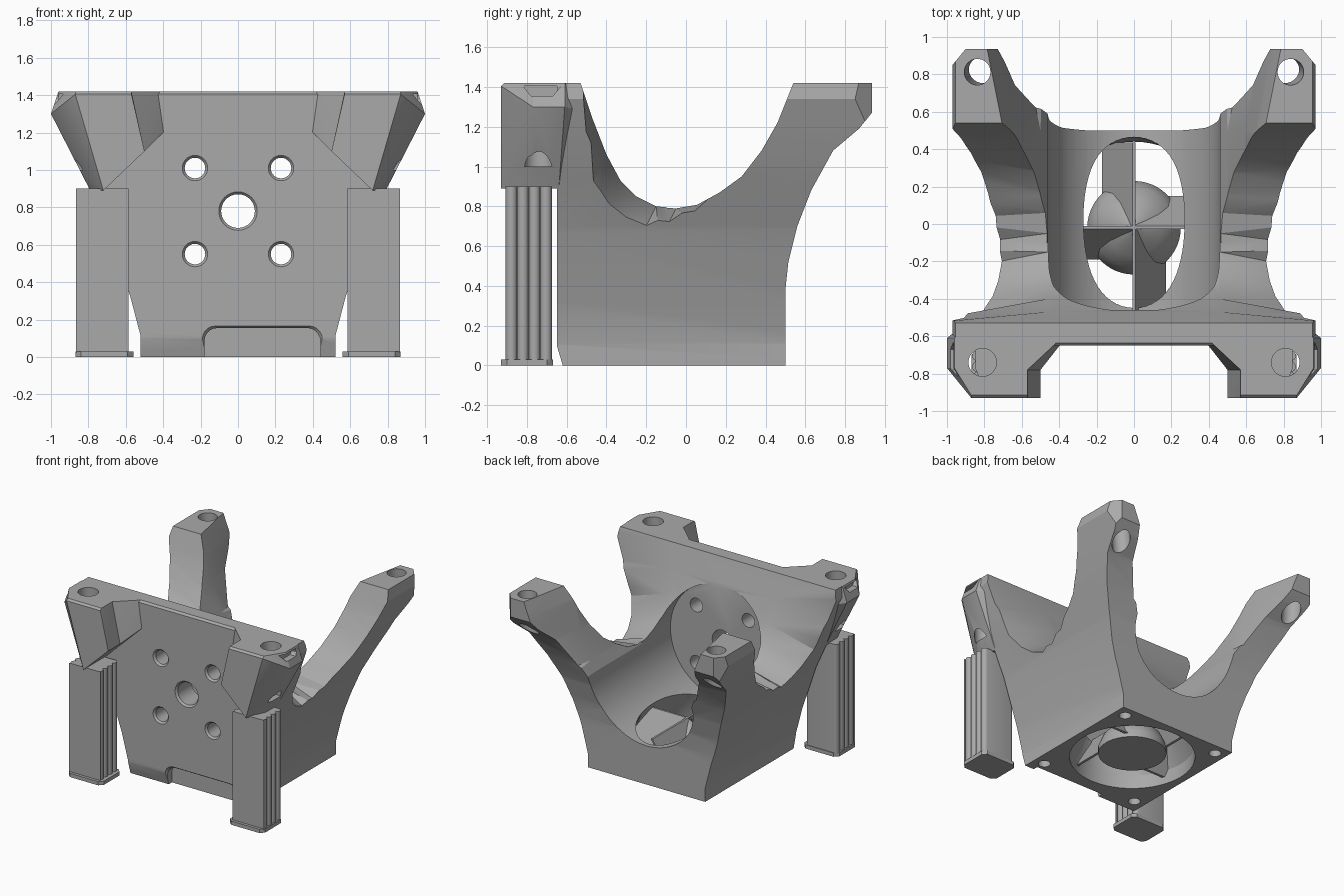
import bpy, bmesh, math

cube = bpy.data.objects.get("Cube")
if cube:
    bpy.data.objects.remove(cube, do_unlink=True)

grey = bpy.data.materials.new("plain grey")
grey.use_nodes = True
grey.diffuse_color = (0.4, 0.4, 0.4, 1)
grey.node_tree.nodes["Principled BSDF"].inputs["Base Color"].default_value = (0.4, 0.4, 0.4, 1)


def finish(name, bm):
    bmesh.ops.recalc_face_normals(bm, faces=bm.faces)
    mesh = bpy.data.meshes.new(name)
    bm.to_mesh(mesh)
    bm.free()
    mesh.materials.append(grey)
    obj = bpy.data.objects.new(name, mesh)
    bpy.context.scene.collection.objects.link(obj)
    return obj


def loft(name, sections):
    """Skin closed sections of equal length and cap both ends."""
    bm = bmesh.new()
    rows = [[bm.verts.new(p) for p in s] for s in sections]
    n = len(rows[0])
    for a, b in zip(rows, rows[1:]):
        for i in range(n):
            j = (i + 1) % n
            bm.faces.new((a[i], a[j], b[j], b[i]))
    bm.faces.new(rows[0])
    bm.faces.new(rows[-1])
    bmesh.ops.recalc_face_normals(bm, faces=bm.faces)
    bmesh.ops.triangulate(bm, faces=[f for f in bm.faces])
    return finish(name, bm)


def place(axis, p, t):
    u, v = p
    return {"x": (t, u, v), "y": (u, t, v), "z": (u, v, t)}[axis]


def prism(name, pts, axis, a, b):
    return loft(name, [[place(axis, p, t) for p in pts] for t in (a, b)])


def hull(name, pts):
    bm = bmesh.new()
    for p in pts:
        bm.verts.new(p)
    res = bmesh.ops.convex_hull(bm, input=bm.verts)
    bmesh.ops.delete(bm, geom=[v for v in bm.verts if not v.link_faces], context="VERTS")
    return finish(name, bm)


def ring(cx, cy, rx, ry=None, n=48):
    ry = ry or rx
    return [(cx + rx * math.cos(i * math.tau / n), cy + ry * math.sin(i * math.tau / n))
            for i in range(n)]


def tube(name, axis, steps, n=48):
    """Round solid from (position, centre u, centre v, radius u, radius v) steps."""
    return loft(name, [[place(axis, p, t) for p in ring(u, v, ru, rv, n)]
                       for t, u, v, ru, rv in steps])


def combine(obj, tool, op="DIFFERENCE"):
    mod = obj.modifiers.new("cut", "BOOLEAN")
    mod.operation, mod.object, mod.solver = op, tool, "EXACT"
    deps = bpy.context.evaluated_depsgraph_get()
    mesh = bpy.data.meshes.new_from_object(obj.evaluated_get(deps))
    obj.modifiers.clear()
    obj.data = mesh
    bpy.data.objects.remove(tool, do_unlink=True)


def smooth(obj, angle=25):
    bpy.ops.object.select_all(action="DESELECT")
    obj.select_set(True)
    bpy.context.view_layer.objects.active = obj
    bpy.ops.object.shade_smooth_by_angle(angle=math.radians(angle))


def clamp(v):
    return max(0.0, min(1.0, v))


# Main bracket: front outline crossed with side outline
half = [(.52, 0), (.52, .11), (.575, .32), (.7, .69), (.84, 1.0), (.9, 1.15), (.97, 1.34), (.955, 1.42)]
body = prism("bracket_body", half + [(-x, z) for x, z in reversed(half)], "y", -.8, 1.1)
side = [(-.62, 0), (.5, 0), (.5, .38), (.515, .52), (.56, .7), (.63, .88), (.74, 1.08),
        (.87, 1.19), (.935, 1.27), (.935, 1.42), (-.635, 1.42), (-.65, 1.405), (-.65, .1)]
combine(body, prism("side_outline", side, "x", -1.2, 1.2), "INTERSECT")

# Saddle between front plate and rear arms, falling away at the outer edges
saddle = [(-.58, 1.6), (-.53, 1.42), (-.47, 1.24), (-.4, 1.06), (-.33, .93), (-.25, .85), (-.15, .8),
          (-.05, .79), (.06, .81), (.17, .87), (.28, .95), (.38, 1.08), (.46, 1.22), (.54, 1.42), (.6, 1.6)]
rows = []
for x in (-1.1, -.46, .46, 1.1):
    k = 2.5 if abs(x) > 1 else 0
    row = []
    for y, z in saddle:
        w = k * clamp((.15 - y) / .3) * clamp((1.35 - z) / .3)
        row.append((x, y - .05 * w, z - .1 * w))
    rows.append(row)
combine(body, loft("saddle_cut", rows))

# Motor cradle, then the widening gap between the arms
combine(body, tube("cradle_cut", "y", [(-.46, 0, .77, .46, .46), (1.2, 0, .77, .46, .46)], 64))
gap = [(.46, .77), (.6, .86), (.69, 1.09), (.75, 1.3), (.81, 1.45), (.81, 1.6)]
rows = []
for y, shift in ((-.1, .1), (.5, .1), (1.1, -.02)):
    right = [(max(.455, x - shift), y, z) for x, z in gap]
    rows.append(right + [(-x, yy, z) for x, yy, z in reversed(right)])
combine(body, loft("arm_gap_cut", rows))

# Air duct from round fan seat to oval outlet
combine(body, tube("duct_cut", "z", [(-.05, 0, -.02, .46, .46), (.11, 0, -.02, .46, .46),
                                     (.4, 0, .02, .27, .455), (.6, 0, .02, .27, .455)], 64))

# Motor shaft hole and four screw holes with countersunk rims
holes = [(0, .78, .09)] + [(sx * .23, .78 + sz * .23, .055) for sx in (-1, 1) for sz in (-1, 1)]
for x, z, r in holes:
    combine(body, tube("plate_hole", "y", [(-.67, x, z, r + .03, r + .03), (-.635, x, z, r, r),
                                           (-.3, x, z, r, r)], 32))

# Fan screw holes in the base
for sx in (-1, 1):
    for sy in (-1, 1):
        x, y = sx * .43, -.05 + sy * .46
        combine(body, tube("fan_hole", "z", [(-.05, x, y, .045, .045), (.12, x, y, .045, .045)], 24))

# Cable recess at the foot of the plate
def recess(grow):
    l, r, top, c = -.18 - grow, .44 + grow, .155 + grow, .07
    pts = [(l, -.05), (l, top - c)]
    arc = [math.pi / 2 * i / 5 for i in range(6)]
    pts += [(l + c - c * math.cos(a), top - c + c * math.sin(a)) for a in arc[1:]]
    pts += [(r - c + c * math.sin(a), top - c + c * math.cos(a)) for a in arc]
    return pts + [(r, -.05)]

combine(body, loft("recess_cut", [[place("y", p, t) for p in recess(g)]
                                  for t, g in ((-.67, .025), (-.635, 0), (-.58, 0))]))

# Arm tips: bevelled outer corner and slanted screw hole
for s in (-1, 1):
    combine(body, prism("tip_cut", [(s * .88, .96), (s * 1.02, .96), (s * 1.02, .79)], "z", 1.0, 1.6))
    combine(body, tube("tip_hole", "z", [(1.5, s * .845, .81, .07, .07), (.9, s * .79, .83, .07, .07)], 32))
smooth(body)

# Front corner mounts and the ribbed legs below them
for s, label in ((1, "left"), (-1, "right")):
    mid = [(.57, -.78, 1.42), (.5, -.78, 1.1), (.72, -.78, .89), (.79, -.78, .89), (.9, -.78, 1.15),
           (1, -.77, 1.3), (.96, -.77, 1.42)]
    front = [(.57, -.93, 1.405), (.87, -.93, 1.405), (.72, -.93, .89), (.5, -.93, 1.1),
             (.57, -.915, 1.42), (.87, -.915, 1.42)]
    rear = [(.42, -.64, 1.42), (.39, -.64, 1.21), (.72, -.64, .89), (.79, -.64, .89), (.9, -.6, 1.15),
            (1, -.61, 1.3), (.96, -.61, 1.42), (.88, -.53, 1.42), (.9, -.53, 1.28), (.42, -.6, 1.42)]
    flip = lambda pts: [(s * x, y, z) for x, y, z in pts]
    mount = hull(label + "_corner_mount", flip(front + mid))
    combine(mount, hull("mount_rear", flip(mid + rear)), "UNION")
    combine(mount, tube("mount_hole", "z", [(1.5, s * .81, -.74, .075, .075), (1.0, s * .81, -.74, .075, .075)], 32))
    slot = [(-.82, 1.405), (-.63, 1.405), (-.67, 1.355), (-.78, 1.355)]
    combine(mount, prism("nut_slot", slot, "x", s * .93, s * 1.1))
    smooth(mount)

    # Four rounded ribs joined by a core
    x0, x1, r = .585, .865, .029
    for i in range(4):
        cy = -.878 + i * .058
        arc = [-math.pi / 2 + math.pi * k / 8 for k in range(9)]
        pts = [(x1 - r + r * math.cos(a), cy + r * math.sin(a)) for a in arc]
        pts += [(x0 + r - r * math.cos(a), cy - r * math.sin(a)) for a in arc]
        if i == 0:
            pts += [(x0, cy - r), (x1, cy - r)]
        smooth(prism(label + "_leg_rib_" + str(i + 1), [(s * x, y) for x, y in pts], "z", .02, .9))
    core = [(.61, -.9), (.84, -.9), (.84, -.68), (.61, -.68)]
    prism(label + "_leg_core", [(s * x, y) for x, y in core], "z", .02, .9)
    foot = [(.56, -.9), (.59, -.93), (.84, -.93), (.87, -.9), (.87, -.7), (.84, -.67), (.59, -.67), (.56, -.7)]
    prism(label + "_leg_foot", [(s * x, y) for x, y in foot], "z", 0, .03)

# Fan hub and four swept vanes
hub = tube("duct_hub", "z", [(z, 0, -.02, r, r) for z, r in
                             ((.03, .25), (.08, .25), (.16, .215), (.23, .15), (.29, .07), (.33, .012))])
smooth(hub)
for i in range(4):
    c, n = math.cos(i * math.pi / 2), math.sin(i * math.pi / 2)
    pts = []
    for rad in (0, .455):
        for off, z in ((-.008, .34), (.008, .34), (.15, .06), (.17, .06)):
            reach = .4 if rad and i % 2 == 0 and z > .3 else rad
            pts.append((c * reach - n * off, -.02 + n * reach + c * off, z))
    hull("duct_vane_" + str(i + 1), pts)
